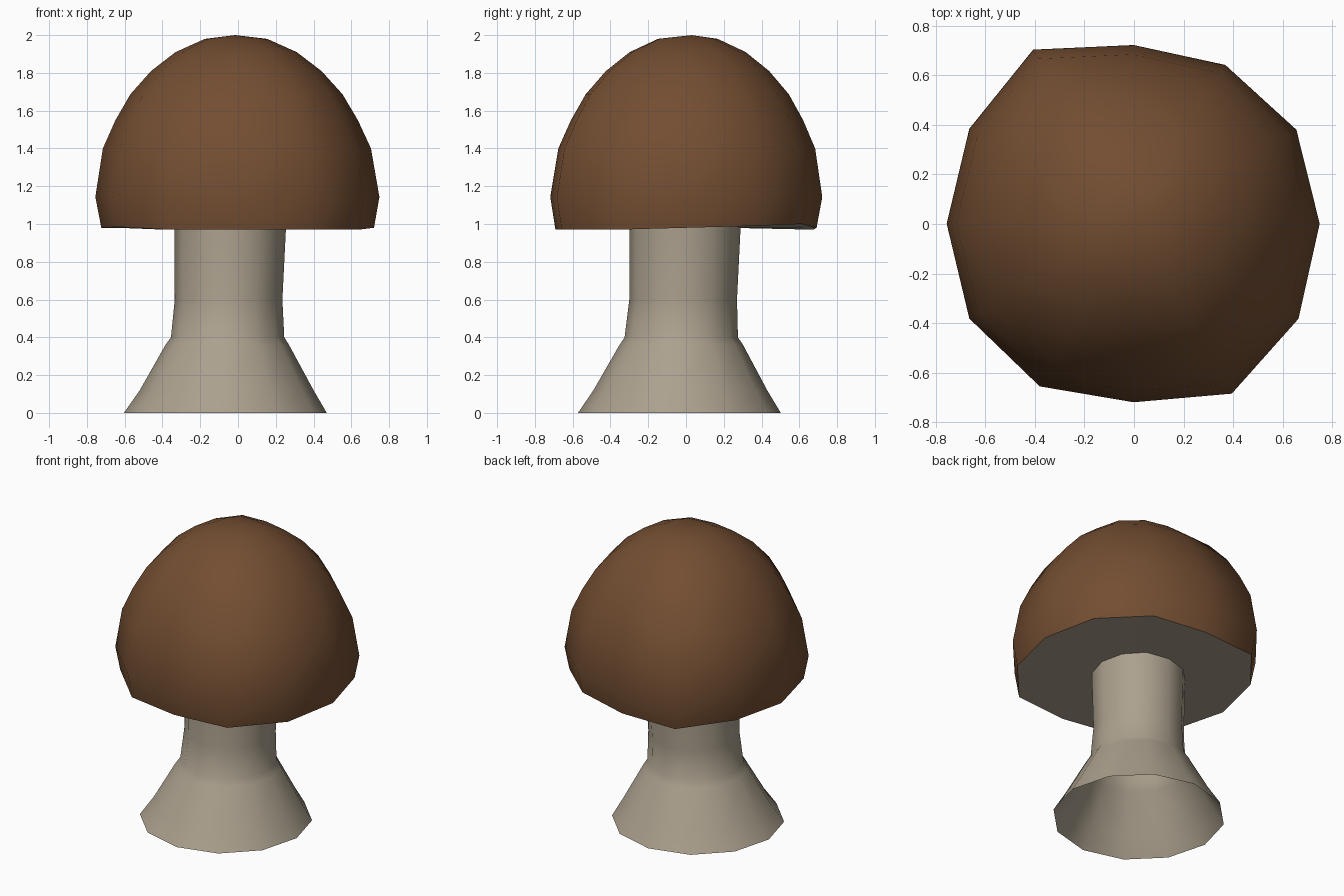
import bpy, bmesh, math

cube = bpy.data.objects.get("Cube")
if cube:
    bpy.data.objects.remove(cube, do_unlink=True)

SIDES = 12


def make_material(name, rgb):
    mat = bpy.data.materials.new(name)
    mat.use_nodes = True
    color = (*rgb, 1.0)
    mat.diffuse_color = color
    mat.node_tree.nodes["Principled BSDF"].inputs["Base Color"].default_value = color
    return mat


def add_ring(bm, center, radius, height, spread=None, heights=None):
    """One polygon ring; spread gives a radius factor per side."""
    verts = []
    for i in range(SIDES):
        a = math.tau * i / SIDES
        r = radius * (spread[i] if spread else 1)
        z = height + (heights[i] if heights else 0)
        verts.append(bm.verts.new((center[0] + r * math.cos(a), center[1] + r * math.sin(a), z)))
    return verts


def bridge(bm, low, high):
    for i in range(SIDES):
        j = (i + 1) % SIDES
        bm.faces.new((low[i], low[j], high[j], high[i]))


def finish(name, bm, mats, angle):
    mesh = bpy.data.meshes.new(name)
    bm.to_mesh(mesh)
    bm.free()
    for mat in mats:
        mesh.materials.append(mat)
    obj = bpy.data.objects.new(name, mesh)
    bpy.context.collection.objects.link(obj)
    bpy.ops.object.select_all(action="DESELECT")
    obj.select_set(True)
    bpy.context.view_layer.objects.active = obj
    bpy.ops.object.shade_smooth_by_angle(angle=math.radians(angle))
    return obj


brown = make_material("cap_brown", (0.17, 0.075, 0.031))
beige = make_material("stem_beige", (0.41, 0.355, 0.27))

# Stem: hollow flared tube, leaning slightly
bm = bmesh.new()
stem = [  # x, y, radius, z
    (-0.067, -0.035, 0.537, 0.0), (-0.06, -0.03, 0.46, 0.12),
    (-0.057, -0.025, 0.327, 0.36), (-0.055, -0.025, 0.30, 0.40),
    (-0.05, -0.015, 0.285, 0.60), (-0.04, -0.005, 0.295, 1.0),
]
rings = [add_ring(bm, (x, y), r, z) for x, y, r, z in stem]
for low, high in zip(rings, rings[1:]):
    bridge(bm, low, high)
finish("stem", bm, [beige], 40)

# Cap: uneven dome with a slightly wavy rim
bm = bmesh.new()
spread = [1, 1.01, 0.985, 0.96, 1.08, 1.02, 1.005, 1.02, 1.01, 0.96, 1.055, 1.023]
wave = [0.01, 0.02, 0.03, 0.01, 0, 0.01, 0.01, 0.015, 0, 0, 0, 0]
dome = [(0.75, 1.143), (0.708, 1.4), (0.64, 1.55), (0.56, 1.687),
        (0.45, 1.81), (0.32, 1.91), (0.165, 1.98)]
rings = [add_ring(bm, (0, 0), 0.72, 0.97, spread, wave)]
rings += [add_ring(bm, (-0.01 * (z - 1), 0.01 * (z - 1)), r, z, spread) for r, z in dome]
for low, high in zip(rings, rings[1:]):
    bridge(bm, low, high)
tip = bm.verts.new((-0.015, 0.03, 2.0))
for i in range(SIDES):
    bm.faces.new((rings[-1][i], rings[-1][(i + 1) % SIDES], tip))

# Underside of the cap
center = bm.verts.new((-0.04, 0, 0.985))
for i in range(SIDES):
    face = bm.faces.new((rings[0][(i + 1) % SIDES], rings[0][i], center))
    face.material_index = 1
finish("cap", bm, [brown, beige], 50)
